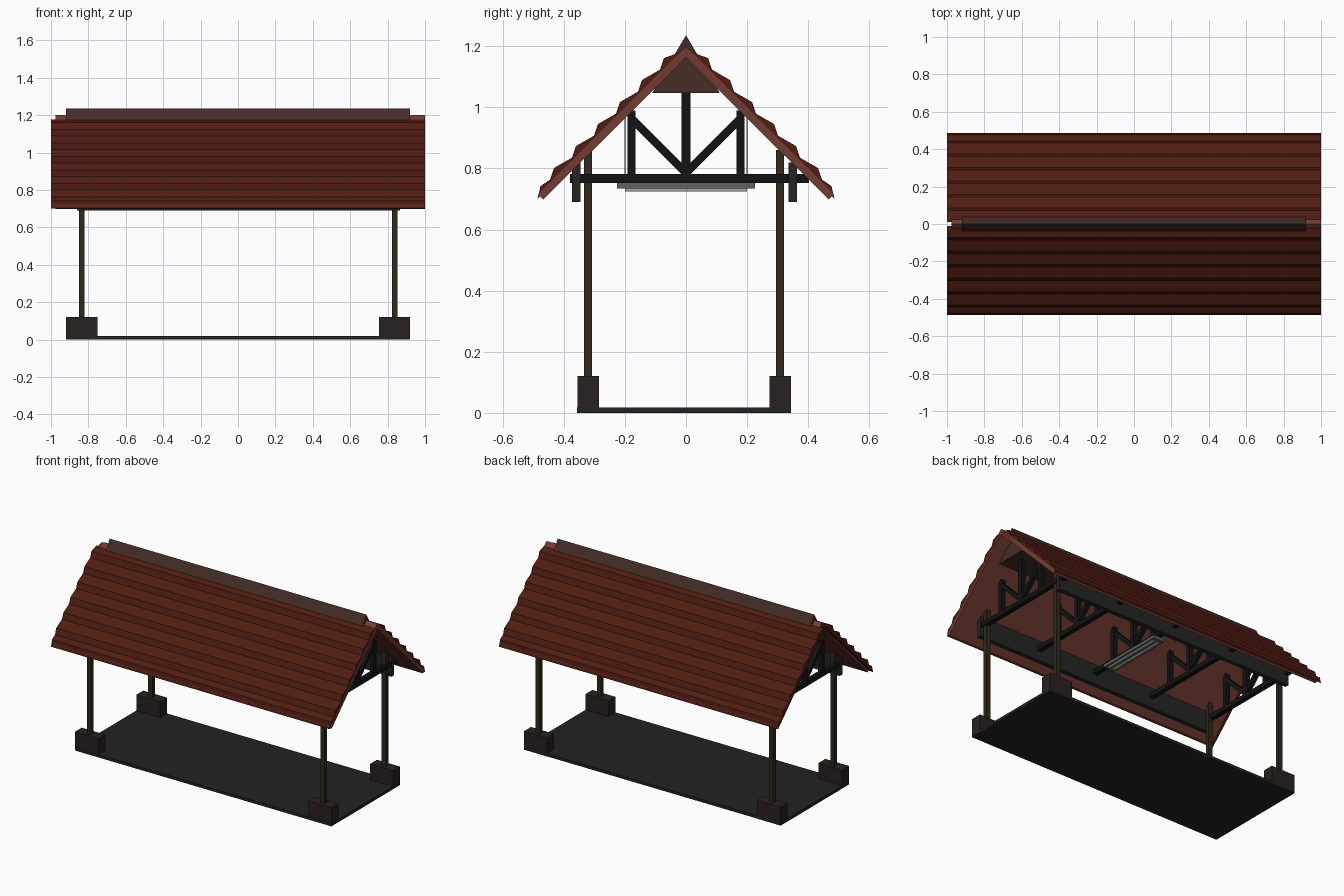
import bpy, bmesh, math
from mathutils import Vector

if "Cube" in bpy.data.objects:
    bpy.data.objects.remove(bpy.data.objects["Cube"])


def material(name, r, g, b):
    m = bpy.data.materials.new(name)
    m.diffuse_color = (r, g, b, 1)
    m.use_nodes = True
    m.node_tree.nodes["Principled BSDF"].inputs["Base Color"].default_value = m.diffuse_color
    return m


TILE = material("tile_red", 0.08, 0.012, 0.006)
BOARD = material("board_brown", 0.17, 0.046, 0.033)
CAP = material("cap_brown", 0.06, 0.026, 0.02)
TIMBER = material("dark_timber", 0.006, 0.006, 0.007)
PLATE = material("plate_grey", 0.018, 0.018, 0.019)
POST = material("post_brown", 0.03, 0.021, 0.012)
STONE = material("footing_stone", 0.022, 0.015, 0.014)
FLOOR = material("floor_grey", 0.016, 0.016, 0.017)
METAL = material("lamp_metal", 0.12, 0.12, 0.12)
TUBE = material("lamp_tube", 0.35, 0.35, 0.35)


def prism(name, profile, x0, x1, mat):
    """Extrude a closed (y, z) profile along x."""
    bm = bmesh.new()
    face = bm.faces.new([bm.verts.new((x0, y, z)) for y, z in profile])
    ext = bmesh.ops.extrude_face_region(bm, geom=[face])
    moved = [v for v in ext["geom"] if isinstance(v, bmesh.types.BMVert)]
    bmesh.ops.translate(bm, verts=moved, vec=(x1 - x0, 0, 0))
    bmesh.ops.recalc_face_normals(bm, faces=bm.faces)
    me = bpy.data.meshes.new(name)
    bm.to_mesh(me)
    bm.free()
    me.materials.append(mat)
    ob = bpy.data.objects.new(name, me)
    bpy.context.collection.objects.link(ob)
    return ob


def box(name, x0, x1, y0, y1, z0, z1, mat):
    return prism(name, [(y0, z0), (y1, z0), (y1, z1), (y0, z1)], x0, x1, mat)


def strut(name, a, b, width, x0, x1, mat):
    """Square-cut bar between two (y, z) points."""
    a, b = Vector(a), Vector(b)
    d = (b - a).normalized()
    n = Vector((-d.y, d.x)) * width / 2
    return prism(name, [a + n, b + n, b - n, a - n], x0, x1, mat)


# Floor slab
box("floor_slab", -0.92, 0.92, -0.357, 0.343, 0, 0.018, FLOOR)

# Footings and posts
for end, fx0, fx1, px in (("left", -0.92, -0.75, -0.835), ("right", 0.755, 0.92, 0.838)):
    for side, fy0, fy1, py in (("front", -0.355, -0.285, -0.32), ("back", 0.273, 0.344, 0.308)):
        box(f"{side}_{end}_footing", fx0, fx1, fy0, fy1, 0, 0.12, STONE)
        box(f"{side}_{end}_post", px - 0.015, px + 0.015,
            py - 0.013, py + 0.013, 0.12, 0.86, POST)

# Wall plates along the eaves
box("front_wall_plate", -0.86, 0.865, -0.373, -0.345, 0.69, 0.82, PLATE)
box("back_wall_plate", -0.86, 0.865, 0.335, 0.363, 0.69, 0.82, PLATE)

# Five roof trusses
for i in range(5):
    x = -0.845 + i * 0.4225
    x0, x1 = x - 0.015, x + 0.015
    box(f"truss_{i}_tie_beam", x0, x1, -0.38, 0.402, 0.752, 0.781, TIMBER)
    box(f"truss_{i}_king_post", x0, x1, -0.014, 0.014, 0.781, 1.05, TIMBER)
    for side, s in (("front", -1), ("back", 1)):
        y = s * 0.178
        box(f"truss_{i}_{side}_queen_post", x0, x1, y - 0.013, y + 0.013, 0.752, 0.99, TIMBER)
        strut(f"truss_{i}_{side}_brace", (0, 0.785), (y, 0.963), 0.026,
              x0 + 0.002, x1 - 0.002, TIMBER)

# Roof boards: one continuous folded sheet
prism("roof_boards", [(0, 1.2), (0.484, 0.715), (0.467, 0.698), (0, 1.163),
                      (-0.467, 0.698), (-0.484, 0.715)], -0.975, 1.0, BOARD)

# Stepped tile courses on each slope
PITCH, COURSES = 0.072, 6
rows = [(0.01, 1.165), (0.01, 1.175), (0.03, 1.176)]
for k in range(1, COURSES + 1):
    y = k * PITCH
    rows += [(y, 1.2 - y + 0.033), (y + 0.013, 1.2 - y - 0.013 + 0.008)]
rows += [(0.476, 0.742), (0.486, 0.7), (0.476, 0.71)]
for side, s in (("front", -1), ("back", 1)):
    prism(f"{side}_roof_tiles", [(s * y, z) for y, z in rows], -1.0, 1.0, TILE)

# Ridge cap
prism("ridge_cap", [(-0.111, 1.046), (0.111, 1.046), (0, 1.236)], -0.92, 0.92, CAP)

# Hanging lamp: housing, two tubes and suspension wires
box("lamp_housing", -0.04, 0.04, -0.225, 0.225, 0.734, 0.752, METAL)
for i, x in enumerate((-0.018, 0.018)):
    box(f"lamp_tube_{i}", x - 0.007, x + 0.007, -0.2, 0.2, 0.725, 0.735, TUBE)
for side, y in (("front", -0.2), ("back", 0.2)):
    box(f"lamp_{side}_wire", -0.002, 0.002, y - 0.002, y + 0.002, 0.75, 0.975, METAL)
